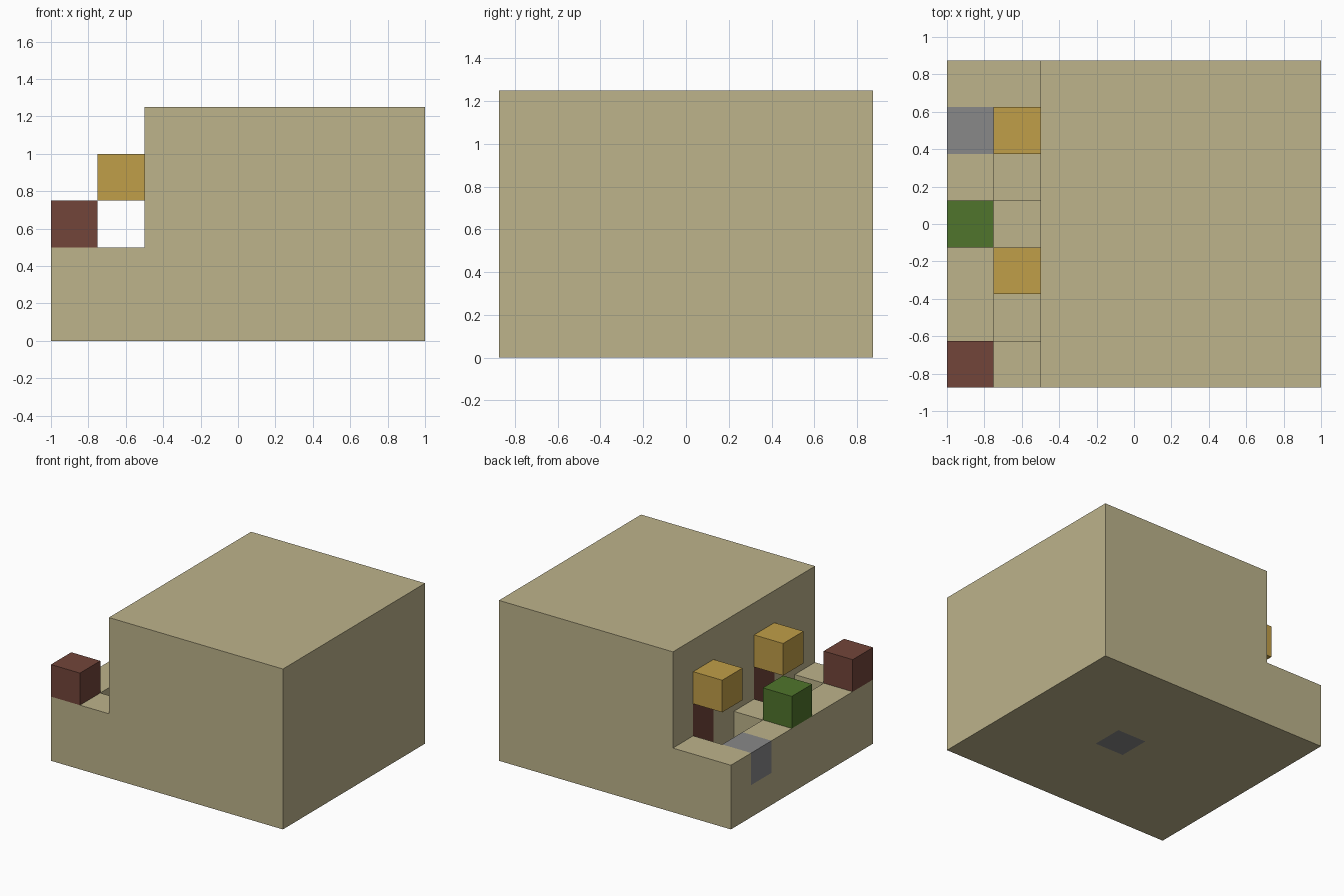
import bpy, bmesh
from mathutils import Vector

if "Cube" in bpy.data.objects:
    bpy.data.objects.remove(bpy.data.objects["Cube"])

CELL = 0.25
NX, NY, NZ = 8, 7, 5
ORIGIN = Vector((-NX * CELL / 2, -NY * CELL / 2, 0))


def material(name, rgb):
    m = bpy.data.materials.new(name)
    m.use_nodes = True
    m.diffuse_color = (*rgb, 1)
    m.node_tree.nodes["Principled BSDF"].inputs["Base Color"].default_value = (*rgb, 1)
    return m


sand = material("sand", (0.508, 0.451, 0.258))
ochre = material("ochre", (0.527, 0.342, 0.065))
brick = material("brick_red", (0.171, 0.060, 0.042))
green = material("leaf_green", (0.080, 0.178, 0.025))
grey = material("stone_grey", (0.246, 0.246, 0.250))


def build(name, cells):
    """Make a closed shell around a set of grid cells, given as {cell: material}."""
    bm = bmesh.new()
    mats = list(dict.fromkeys(cells.values()))
    for cell, mat in cells.items():
        for axis in range(3):
            for side in (0, 1):
                step = [0, 0, 0]
                step[axis] = 2 * side - 1
                if tuple(c + s for c, s in zip(cell, step)) in cells:
                    continue
                u, v = (axis + 1) % 3, (axis + 2) % 3
                corners = []
                for a, b in ((0, 0), (1, 0), (1, 1), (0, 1)):
                    p = Vector(cell)
                    p[axis] += side
                    p[u] += a
                    p[v] += b
                    corners.append(bm.verts.new(ORIGIN + p * CELL))
                if not side:
                    corners.reverse()
                bm.faces.new(corners).material_index = mats.index(mat)
    bmesh.ops.remove_doubles(bm, verts=bm.verts, dist=0.001)
    mesh = bpy.data.meshes.new(name)
    bm.to_mesh(mesh)
    bm.free()
    for m in mats:
        mesh.materials.append(m)
    obj = bpy.data.objects.new(name, mesh)
    bpy.context.collection.objects.link(obj)


def in_body(i, j, k):
    # low terrace along the left edge of the plan, with two sunken pits
    if i < 2 and k > 1:
        return False
    return not (i == 1 and k == 1 and j in (1, 2, 4, 5))


# Main block with terrace and pits
body = {(i, j, k): sand
        for i in range(NX) for j in range(NY) for k in range(NZ)
        if in_body(i, j, k)}

# Inlaid cells: red doors in the wall, grey stones in terrace and underside
for j in (2, 5):
    for k in (1, 2):
        body[2, j, k] = brick
body[0, 5, 1] = grey
body[4, 3, 0] = grey
build("main_block", body)

# Awnings above the doors
for j, label in ((2, "front"), (5, "back")):
    build(label + "_awning", {(1, j, 3): ochre})

# Loose blocks standing on the terrace
build("corner_block", {(0, 0, 2): brick})
build("shrub_block", {(0, 3, 2): green})
